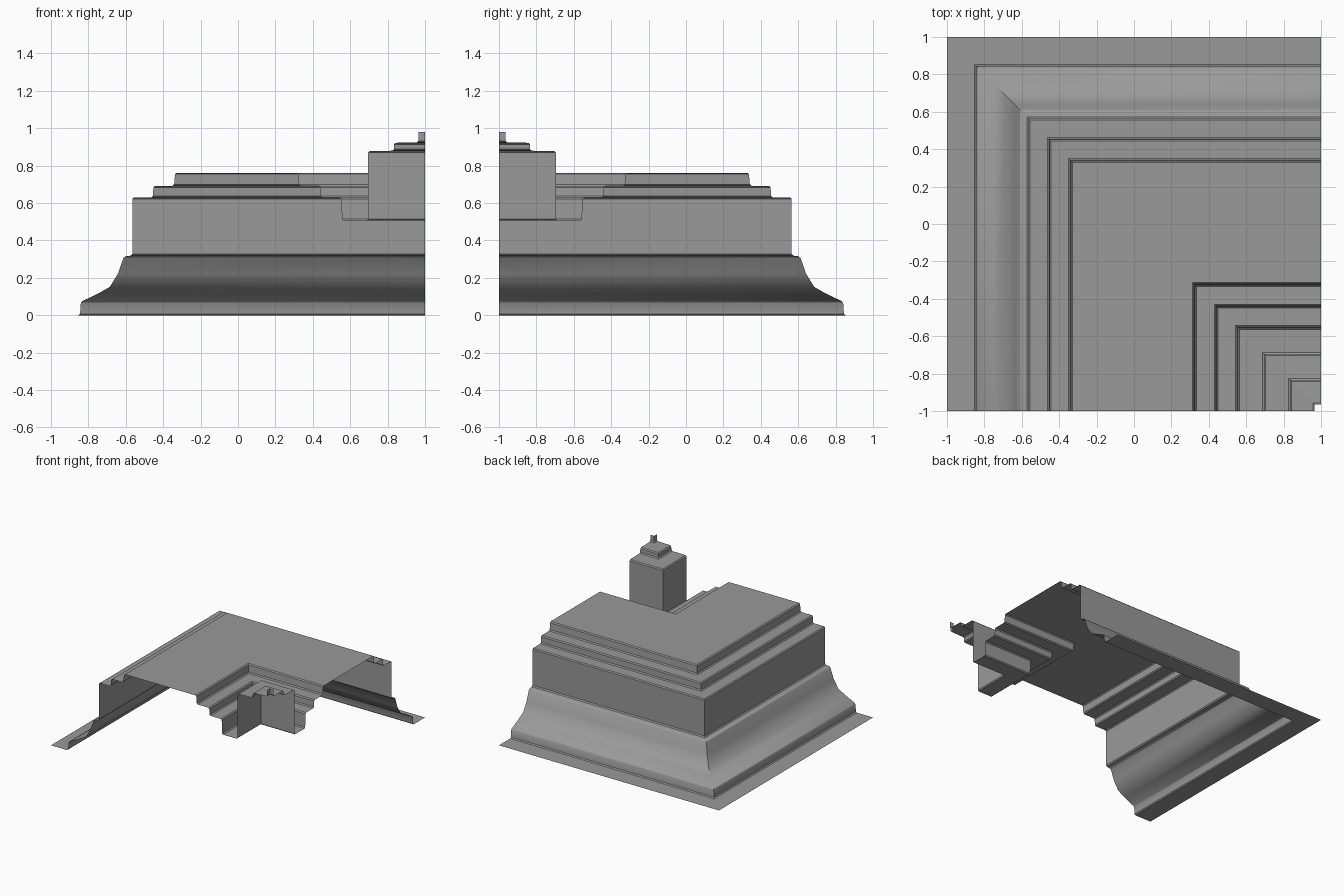
import bpy
import bmesh
from mathutils import Vector

cube = bpy.data.objects.get("Cube")
if cube:
    bpy.data.objects.remove(cube, do_unlink=True)

grey = bpy.data.materials.new("stone_grey")
grey.use_nodes = True
colour = (0.32, 0.32, 0.32, 1)
grey.diffuse_color = colour
grey.node_tree.nodes["Principled BSDF"].inputs["Base Color"].default_value = colour


def ease_corners(points, size=0.008):
    """Cut a small chamfer on each sharp corner of a profile."""
    pts = [Vector(p) for p in points]
    out = [pts[0]]
    for a, b, c in zip(pts, pts[1:], pts[2:]):
        back, ahead = (a - b), (c - b)
        if back.angle(ahead) < 2.2:
            out += [b + back.normalized() * size, b + ahead.normalized() * size]
        else:
            out.append(b)
    return out + [pts[-1]]


def corner_moulding(name, profile):
    """Sweep a (distance, height) profile round a mitred quarter corner."""
    bm = bmesh.new()
    rows = [[bm.verts.new(co) for co in ((1 - d, -1, z), (1 - d, d - 1, z), (1, d - 1, z))]
            for d, z in profile]
    for lower, upper in zip(rows, rows[1:]):
        for i in range(2):
            bm.faces.new((lower[i], upper[i], upper[i + 1], lower[i + 1]))
    mesh = bpy.data.meshes.new(name)
    bm.to_mesh(mesh)
    bm.free()
    mesh.materials.append(grey)
    obj = bpy.data.objects.new(name, mesh)
    bpy.context.collection.objects.link(obj)
    bpy.ops.object.select_all(action='DESELECT')
    obj.select_set(True)
    bpy.context.view_layer.objects.active = obj
    bpy.ops.object.shade_smooth_by_angle(angle=0.65)
    return obj


# Flat rim, plinth, concave flare and stepped roof
base = [(2, 0), (1.845, 0), (1.84, 0.072), (1.75, 0.115), (1.685, 0.152),
        (1.642, 0.222), (1.61, 0.314), (1.565, 0.32), (1.565, 0.63),
        (1.455, 0.63), (1.452, 0.692), (1.342, 0.692), (1.336, 0.762), (1, 0.762)]

# Sunken steps, square tower and open spire
tower = [(1, 0.762), (0.68, 0.762), (0.674, 0.692), (0.562, 0.692),
         (0.558, 0.63), (0.448, 0.63), (0.444, 0.506), (0.304, 0.506),
         (0.304, 0.877), (0.167, 0.88), (0.165, 0.922), (0.035, 0.925), (0.035, 0.98)]

corner_moulding("stepped_base", ease_corners(base))
corner_moulding("inner_tower", ease_corners(tower))
